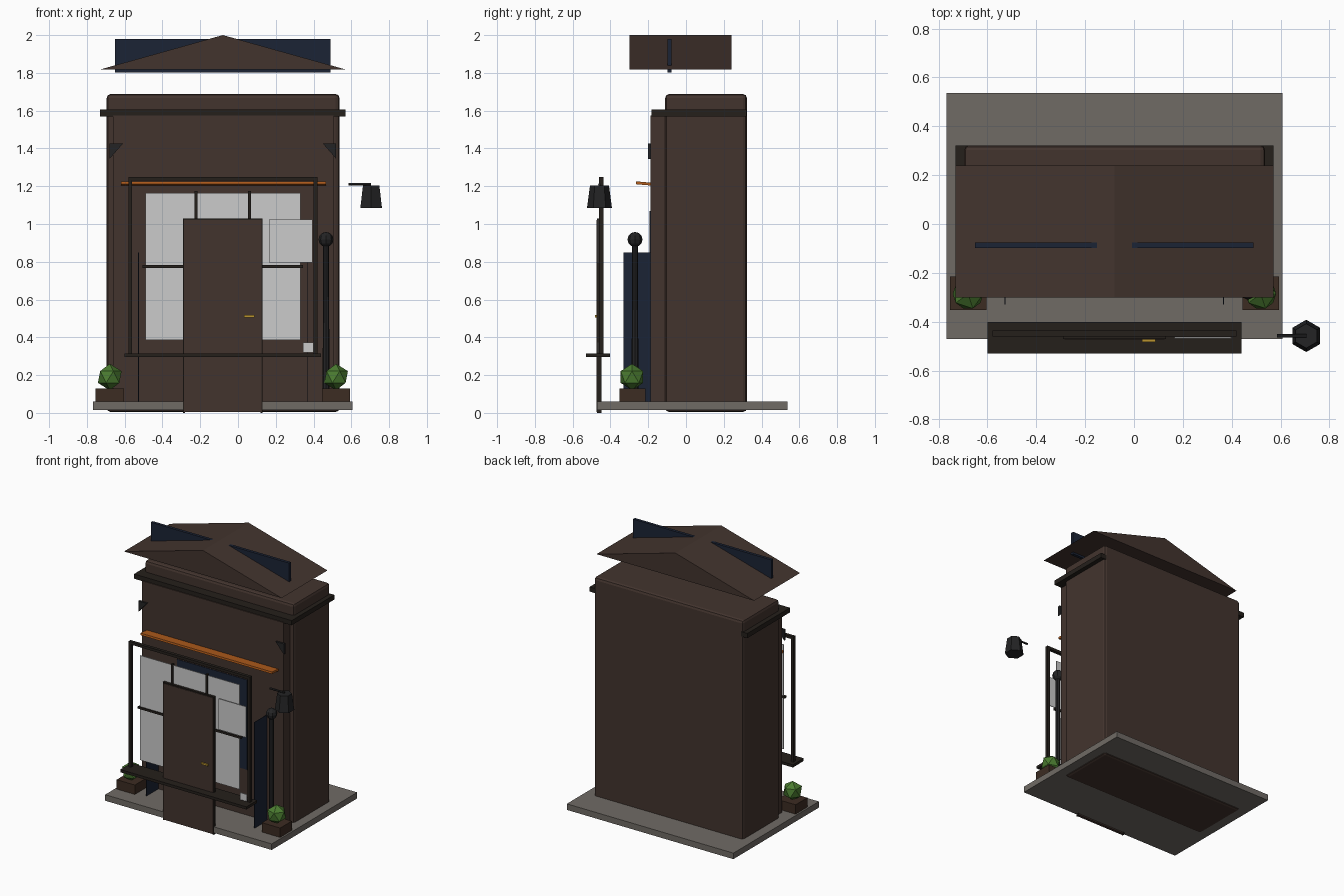
import bpy, bmesh, math

if "Cube" in bpy.data.objects:
    bpy.data.objects.remove(bpy.data.objects["Cube"])

CX = -0.08  # symmetry axis of the shop


def mat(name, rgb):
    m = bpy.data.materials.new(name)
    m.diffuse_color = (*rgb, 1)
    m.use_nodes = True
    m.node_tree.nodes["Principled BSDF"].inputs["Base Color"].default_value = m.diffuse_color
    return m


BROWN = mat("brown", (0.055, 0.034, 0.027))
TRIM = mat("dark_trim", (0.018, 0.014, 0.011))
STONE = mat("stone", (0.16, 0.145, 0.13))
NAVY = mat("navy", (0.011, 0.017, 0.035))
ORANGE = mat("orange", (0.45, 0.11, 0.012))
IRON = mat("iron", (0.017, 0.017, 0.018))
GLASS = mat("pane", (0.55, 0.55, 0.55))
PAPER = mat("paper", (0.7, 0.7, 0.7))
GREEN = mat("leaf", (0.07, 0.2, 0.03))
GOLD = mat("gold", (0.5, 0.3, 0.03))
BOX = mat("planter_brown", (0.045, 0.025, 0.016))


def finish(name, bm, m):
    me = bpy.data.meshes.new(name)
    bmesh.ops.recalc_face_normals(bm, faces=bm.faces)
    bm.to_mesh(me)
    bm.free()
    ob = bpy.data.objects.new(name, me)
    bpy.context.collection.objects.link(ob)
    me.materials.append(m)
    return ob


def box(name, x, y, z, m, bevel=0, tilt=0):
    bm = bmesh.new()
    bmesh.ops.create_cube(bm, size=1)
    ob = finish(name, bm, m)
    for v in ob.data.vertices:
        v.co = [c * (r[1] - r[0]) for c, r in zip(v.co, (x, y, z))]
    ob.location = [(r[0] + r[1]) / 2 for r in (x, y, z)]
    ob.rotation_euler.x = tilt
    if bevel:
        b = ob.modifiers.new("bevel", "BEVEL")
        b.width, b.segments = bevel, 2
    return ob


def prism(name, pts, y0, y1, m):
    bm = bmesh.new()
    f = bm.faces.new([bm.verts.new((x, y0, z)) for x, z in pts])
    r = bmesh.ops.extrude_face_region(bm, geom=[f])
    for v in r["geom"]:
        if isinstance(v, bmesh.types.BMVert):
            v.co.y = y1
    if not f.is_valid or f not in bm.faces[:]:
        bm.faces.new([v for v in bm.verts if v.co.y == y0])
    return finish(name, bm, m)


def cone(name, loc, r1, r2, h, n, m, rot=(0, 0, 0)):
    bm = bmesh.new()
    bmesh.ops.create_cone(bm, cap_ends=True, segments=n, radius1=r1, radius2=r2, depth=h)
    ob = finish(name, bm, m)
    ob.location, ob.rotation_euler = loc, rot
    return ob


# Building mass
box("base_slab", (-0.767, 0.607), (-0.47, 0.537), (0.015, 0.06), STONE)
box("building_body", (-0.695, 0.537), (-0.11, 0.322), (0.005, 1.688), BROWN, 0.02)
box("facade", (-0.662, 0.505), (-0.188, -0.1), (0.02, 1.575), BROWN)
box("cornice", (-0.73, 0.57), (-0.182, 0.321), (1.57, 1.605), TRIM)

# Gable roof and the panel that cuts through it
prism("gable_roof", [(-0.73, 1.818), (0.57, 1.818), (CX, 2.0)], -0.30, 0.24, BROWN)
box("roof_panel", (-0.65, 0.49), (-0.098, -0.076), (1.803, 1.98), NAVY)

# Corner brackets and orange awning strip
for s, side in ((-1, "left"), (1, "right")):
    prism("bracket_" + side, [(CX + s * 0.60, 1.425), (CX + s * 0.53, 1.425),
                              (CX + s * 0.60, 1.345)], -0.202, -0.185, IRON)
    box("side_panel_" + side, sorted((CX + s * 0.445, CX + s * 0.449)),
        (-0.33, -0.188), (0.06, 0.85), NAVY)
box("awning_strip", (-0.62, 0.465), (-0.265, -0.18), (1.207, 1.222), ORANGE, 0, math.radians(-5))
box("back_panel", (CX - 0.29, CX + 0.29), (-0.192, -0.186), (0.4, 1.07), NAVY)

# Shop window standing forward of the facade
Y = (-0.46, -0.436)
for x in (-0.58, 0.40):
    box("window_frame_post", (x, x + 0.02), Y, (0.315, 1.25), TRIM)
box("window_frame_top", (-0.58, 0.42), Y, (1.23, 1.25), TRIM)
box("window_sill", (-0.6, 0.44), (-0.53, -0.402), (0.295, 0.315), TRIM)
box("window_pane", (-0.49, 0.33), (-0.452, -0.447), (0.385, 1.165), GLASS)
for x in (-0.223, 0.062):
    box("mullion", (x - 0.008, x + 0.008), (-0.46, -0.44), (0.375, 1.175), TRIM)
box("transom", (-0.505, 0.345), (-0.46, -0.44), (0.768, 0.784), TRIM)
box("notice_board", (0.165, 0.395), (-0.468, -0.463), (0.795, 1.025), GLASS)
box("small_card", (0.345, 0.4), (-0.468, -0.463), (0.32, 0.372), PAPER)

# Door
box("door", (-0.285, 0.125), (-0.473, -0.452), (0.005, 1.02), BROWN)
for x in (-0.29, 0.12):
    box("door_frame_post", (x, x + 0.01), (-0.47, -0.448), (0, 1.027), TRIM)
box("door_frame_top", (-0.29, 0.13), (-0.47, -0.448), (1.018, 1.028), TRIM)
box("door_handle", (0.033, 0.088), (-0.483, -0.472), (0.505, 0.518), GOLD)

# Bollard with ball top
cone("bollard_post", (0.466, -0.27, 0.48), 0.018, 0.016, 0.84, 8, IRON)
bm = bmesh.new()
bmesh.ops.create_uvsphere(bm, u_segments=8, v_segments=6, radius=0.04)
finish("bollard_ball", bm, IRON).location = (0.466, -0.27, 0.918)

# Hanging lamp
cone("lamp_shade", (0.705, -0.458, 1.145), 0.066, 0.05, 0.12, 6, IRON)
cone("lamp_arm", (0.645, -0.458, 1.21), 0.007, 0.007, 0.12, 6, IRON, (0, math.pi / 2, 0))

# Planters with low-poly bushes
for x, side in ((-0.679, "left"), (0.519, "right")):
    box("planter_" + side, (x - 0.075, x + 0.075), (-0.352, -0.214), (0.06, 0.13), BOX)
    bm = bmesh.new()
    bmesh.ops.create_icosphere(bm, subdivisions=1, radius=0.07)
    finish("bush_" + side, bm, GREEN).location = (x, -0.286, 0.19)
